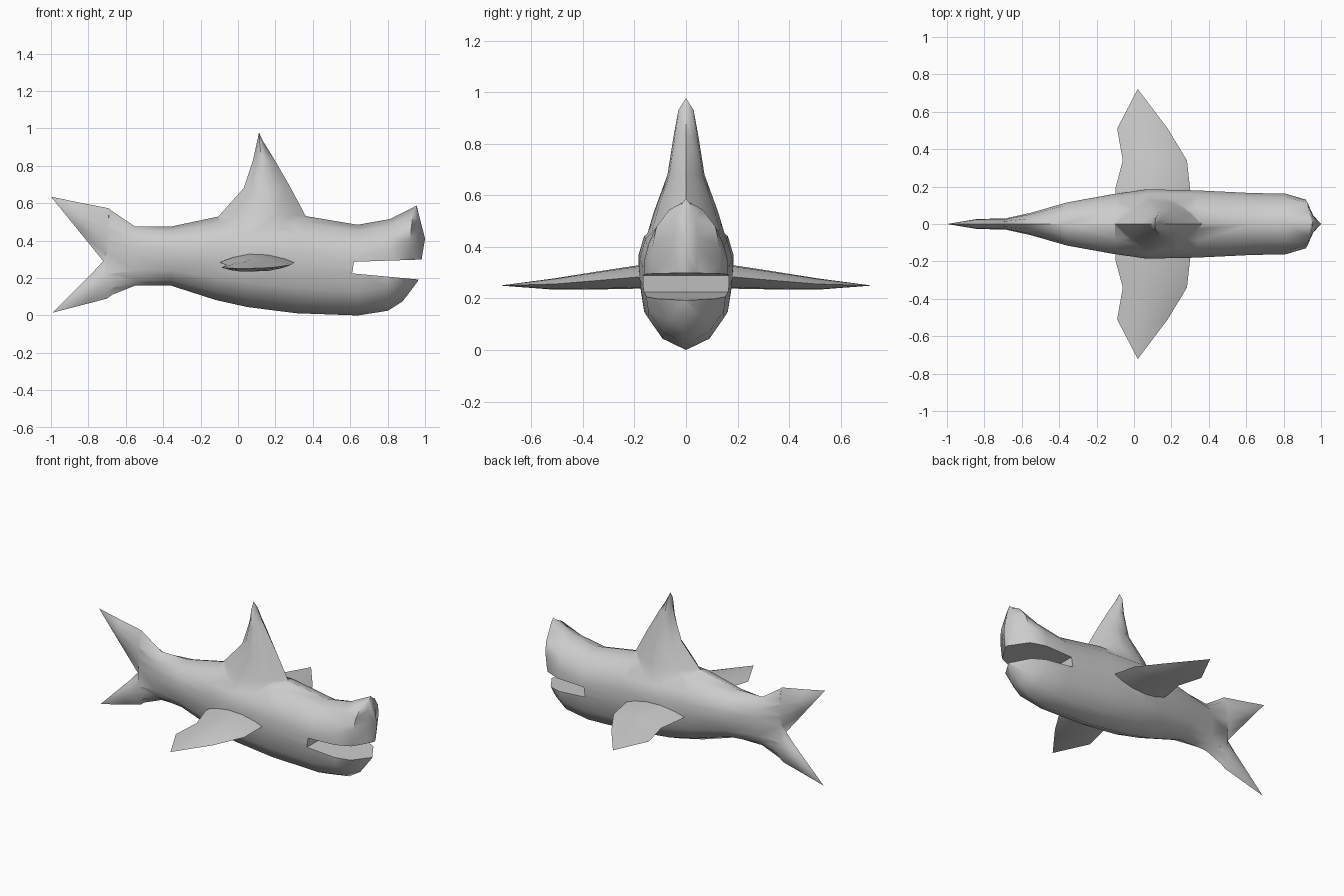
import bpy, bmesh
from mathutils import Vector as V

if "Cube" in bpy.data.objects:
    bpy.data.objects.remove(bpy.data.objects["Cube"])

# half cross-sections: (position from p to q, half thickness factor)
BODY = [(0, 0), (.09, .55), (.26, .9), (.5, 1), (.65, 1), (.8, .88), (.93, .5), (1, 0)]
FIN = [(0, 0), (.18, .6), (.4, 1), (.65, .9), (.87, .45), (1, 0)]


def loft(name, rings, profile, side=(0, 1, 0), caps=(None, None)):
    """Skin rings given as (p, q, half thickness); caps are optional end points."""
    side = V(side)
    pts = profile + [(t, -s) for t, s in profile[-2:0:-1]]
    bm = bmesh.new()
    loops = [[bm.verts.new(V(p).lerp(V(q), t) + side * w * s) for t, s in pts]
             for p, q, w in rings]
    n = len(pts)
    for a, b in zip(loops, loops[1:]):
        for i in range(n):
            j = (i + 1) % n
            bm.faces.new((a[i], a[j], b[j], b[i]))
    for loop, cap in zip((loops[0], loops[-1]), caps):
        if cap is None:
            bm.faces.new(loop)
        else:
            tip = bm.verts.new(cap)
            for i in range(n):
                bm.faces.new((loop[i], loop[(i + 1) % n], tip))
    bmesh.ops.triangulate(bm, faces=bm.faces[:])
    bmesh.ops.recalc_face_normals(bm, faces=bm.faces[:])
    me = bpy.data.meshes.new(name)
    bm.to_mesh(me)
    bm.free()
    ob = bpy.data.objects.new(name, me)
    bpy.context.collection.objects.link(ob)
    return ob


def combine(target, other, operation):
    m = target.modifiers.new(other.name, 'BOOLEAN')
    m.object, m.operation, m.solver = other, operation, 'EXACT'
    bpy.context.view_layer.objects.active = target
    bpy.ops.object.modifier_apply(modifier=m.name)
    bpy.data.objects.remove(other)


# body from tail root to snout: x bottom, z bottom, x top, z top, half width
stations = [(-.70, .10, -.69, .57, .028), (-.55, .16, -.55, .475, .06),
            (-.36, .16, -.36, .475, .115), (-.12, .083, -.10, .53, .16),
            (.05, .045, .08, .54, .185), (.31, .012, .34, .535, .18),
            (.64, .0, .64, .485, .165), (.80, .025, .81, .515, .163),
            (.88, .075, .94, .58, .13), (.963, .185, .955, .588, .045)]
body = loft("shark_body", [((a, 0, b), (c, 0, d), w) for a, b, c, d, w in stations],
            BODY, caps=((-.72, 0, .29), (1, 0, .41)))

# dorsal fin
dorsal = loft("dorsal_fin", [((a, 0, z), (b, 0, z), w) for a, b, z, w in [
    (-.20, .46, .40, .165), (-.10, .36, .535, .125), (.03, .283, .68, .072),
    (.08, .197, .83, .048), (.102, .135, .93, .03)]], FIN, caps=(None, (.112, 0, .978)))
parts = [dorsal]

# tail lobes
parts.append(loft("upper_tail_lobe", [
    ((-.64, 0, .30), (-.64, 0, .52), .03), ((-.72, 0, .29), (-.69, 0, .573), .03),
    ((-.84, 0, .438), (-.85, 0, .604), .026)], FIN, caps=(None, (-1, 0, .635))))
parts.append(loft("lower_tail_lobe", [
    ((-.64, 0, .30), (-.64, 0, .135), .03), ((-.72, 0, .292), (-.70, 0, .09), .03),
    ((-.785, 0, .22), (-.81, 0, .062), .026)], FIN, caps=(None, (-.99, 0, .015))))

# pectoral fins
for y, label in ((1, "left"), (-1, "right")):
    parts.append(loft(label + "_pectoral_fin", [
        ((a, y * d, z), (b, y * d, z), w) for a, b, d, z, w in [
            (-.10, .30, .08, .285, .045), (-.10, .30, .19, .283, .045),
            (-.06, .283, .34, .27, .035), (-.09, .18, .51, .256, .022)]],
        FIN, side=(0, 0, 1), caps=(None, (.02, y * .722, .25))))

for part in parts:
    combine(body, part, 'UNION')

# mouth opening
mouth = loft("mouth_cutter", [((.61, 0, .225), (.62, 0, .287), .4),
                              ((1.1, 0, .18), (1.1, 0, .303), .4)],
             [(0, 0), (0, 1), (1, 1), (1, 0)])
combine(body, mouth, 'DIFFERENCE')

bpy.ops.object.select_all(action='DESELECT')
body.select_set(True)
bpy.context.view_layer.objects.active = body
bpy.ops.object.shade_smooth_by_angle(angle=0.9)
